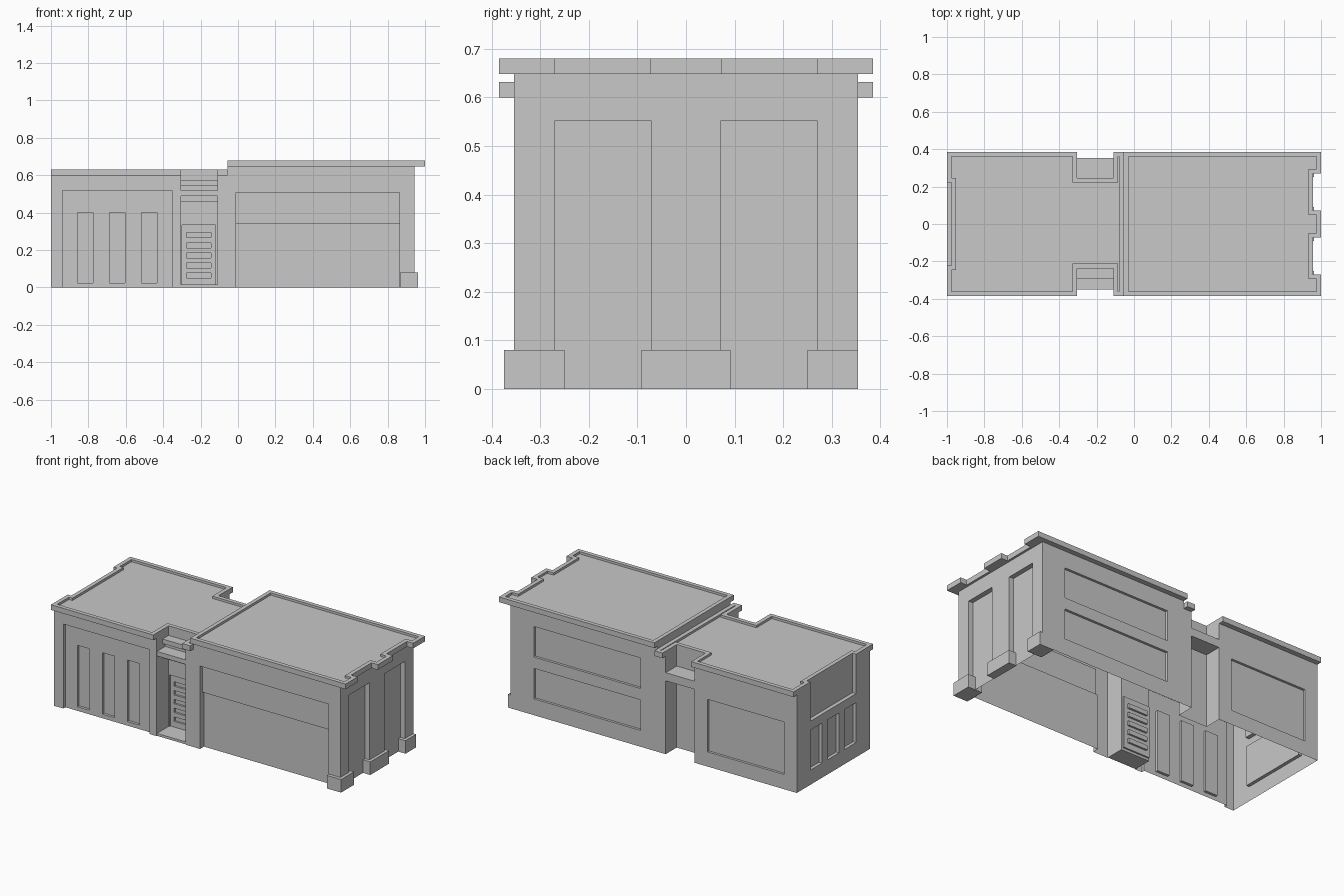
import bpy
import bmesh

cube = bpy.data.objects.get("Cube")
if cube:
    bpy.data.objects.remove(cube, do_unlink=True)

grey = bpy.data.materials.new("plain grey")
grey.use_nodes = True
grey.diffuse_color = (0.58, 0.58, 0.58, 1)
grey.node_tree.nodes["Principled BSDF"].inputs["Base Color"].default_value = (0.58, 0.58, 0.58, 1)

WALL, EAVE, END = 0.354, 0.385, 0.943  # wall and cornice half depths, end wall
A0, A1 = -0.305, -0.11                 # entrance alcove sides
FRONT_IN, BACK_IN = -0.237, 0.247      # alcove back walls
LOW, HIGH = 0.60, 0.648                # wall heights of the two blocks
SPLIT = -0.055                         # where the tall block begins
RIM, SINK = 0.025, 0.014               # roof rim width and depth


def finish(name, bm):
    bmesh.ops.recalc_face_normals(bm, faces=bm.faces)
    mesh = bpy.data.meshes.new(name)
    bm.to_mesh(mesh)
    bm.free()
    mesh.materials.append(grey)
    obj = bpy.data.objects.new(name, mesh)
    bpy.context.collection.objects.link(obj)
    return obj


def prism(name, outline, z0, z1, rim=0.0, sink=0.0):
    """Extrude a plan outline; a rim turns the top into a sunken tray."""
    bm = bmesh.new()
    base = bm.faces.new([bm.verts.new((x, y, z0)) for x, y in outline])
    ext = bmesh.ops.extrude_face_region(bm, geom=[base], use_keep_orig=True)
    bmesh.ops.translate(bm, vec=(0, 0, z1 - z0),
                        verts=[g for g in ext["geom"] if isinstance(g, bmesh.types.BMVert)])
    bmesh.ops.recalc_face_normals(bm, faces=bm.faces)
    if rim:
        top = max(bm.faces, key=lambda f: f.calc_center_median().z)
        bmesh.ops.inset_region(bm, faces=[top], thickness=rim, use_even_offset=True)
        ext = bmesh.ops.extrude_face_region(bm, geom=[top])
        bmesh.ops.translate(bm, vec=(0, 0, -sink),
                            verts=[g for g in ext["geom"] if isinstance(g, bmesh.types.BMVert)])
        if top.is_valid:
            bm.faces.remove(top)
    return finish(name, bm)


def box(name, x0, x1, y0, y1, z0, z1):
    return prism(name, [(x0, y0), (x1, y0), (x1, y1), (x0, y1)], z0, z1)


def open_at(obj, *heights):
    """Remove the level faces at the given heights, leaving a shell."""
    bm = bmesh.new()
    bm.from_mesh(obj.data)
    level = [f for f in bm.faces
             if any(all(abs(v.co.z - h) < 1e-4 for v in f.verts) for h in heights)]
    bmesh.ops.delete(bm, geom=level, context="FACES")
    bm.to_mesh(obj.data)
    bm.free()


def plan(x1, half, x_end):
    """Plan with both alcoves; x_end is the outline of the -x end."""
    return x_end + [(A0, -half), (A0, FRONT_IN), (A1, FRONT_IN), (A1, -half), (x1, -half),
                    (x1, half), (A1, half), (A1, BACK_IN), (A0, BACK_IN), (A0, half)]


# Walls
walls = prism("walls", plan(END, WALL, [(-1, WALL), (-1, -WALL)]), 0, LOW)
open_at(box("upper_walls", SPLIT, END, -WALL, WALL, LOW, HIGH), LOW, HIGH)

# Recesses, each cut by a hidden helper box
cutters = []


def cut(*size):
    cutters.append(box("cutter", *size))


def cut_front(x0, x1, z0, z1, depth, face=-WALL):
    cut(x0, x1, face - 0.05, face + depth, z0, z1)


def cut_back(x0, x1, z0, z1, depth=0.015):
    cut(x0, x1, WALL - depth, WALL + 0.05, z0, z1)


cut_front(-0.938, -0.352, -0.1, 0.518, 0.02)         # display panel
for x in (-0.857, -0.687, -0.517):                   # display windows
    cut_front(x, x + 0.083, 0.025, 0.402, 0.036)
cut_front(-0.01, 0.863, 0.3, 0.508, 0.022)           # garage header
cut_front(-0.01, 0.863, -0.1, 0.34, 0.038)           # garage door
cut_front(-0.30, -0.12, 0.015, 0.333, 0.01, FRONT_IN)    # entrance door
for i in range(5):                                   # door slots
    z = 0.05 + 0.054 * i
    cut_front(-0.275, -0.145, z, z + 0.027, 0.022, FRONT_IN)
for z in (0.10, 0.357):                              # long back windows
    cut_back(0.06, 0.785, z, z + 0.187)
cut_back(-0.913, -0.394, 0.09, 0.412)                # small back window
for y in (-0.27, 0.072):                             # end bays
    cut(END - 0.03, END + 0.05, y, y + 0.198, -0.1, 0.553)
cut(-1.05, -0.976, -0.222, 0.222, 0.39, 0.7)         # sign recess
cut(-1.05, -0.98, -0.22, 0.22, 0.09, 0.335)          # end window band

for c in cutters:
    c.hide_render = True
    mod = walls.modifiers.new("recess", "BOOLEAN")
    mod.operation = "DIFFERENCE"
    mod.solver = "EXACT"
    mod.object = c
bpy.context.view_layer.update()
shaped = bpy.data.meshes.new_from_object(
    walls.evaluated_get(bpy.context.evaluated_depsgraph_get()))
walls.modifiers.clear()
walls.data = shaped
for c in cutters:
    bpy.data.objects.remove(c, do_unlink=True)
open_at(walls, 0, LOW)

# Posts between the end windows
for name, y in (("front_window_post", -0.11), ("back_window_post", 0.055)):
    box(name, -1, -0.98, y, y + 0.055, 0.09, 0.335)

# Roof trays with a raised rim
low_end = [(-1, EAVE), (-1, 0.222), (-0.976, 0.222),
           (-0.976, -0.222), (-1, -0.222), (-1, -EAVE)]
prism("low_roof", plan(SPLIT, EAVE, low_end), LOW, 0.632, RIM, SINK)

teeth = [(1, -EAVE), (1, -0.27), (0.957, -0.27), (0.957, -0.073), (1, -0.073)]
teeth += [(x, -y) for x, y in reversed(teeth)]
prism("high_roof", [(SPLIT, EAVE), (SPLIT, -EAVE)] + teeth, HIGH, 0.68, RIM, SINK)

# Pillar bases on the bay end
box("front_corner_base", 0.865, 0.962, -0.375, -0.25, 0, 0.08)
box("middle_base", 0.91, 0.962, -0.092, 0.092, 0, 0.08)
box("back_corner_base", 0.865, 0.962, 0.25, WALL, 0, 0.08)

# Entrance step, louvred canopy and back beam
box("entrance_step", A0, A1, -0.35, FRONT_IN, 0, 0.015)
box("canopy_back", A0, A1, -0.27, FRONT_IN, 0.46, 0.573)
for i, (y, z) in enumerate([(-0.295, 0.545), (-0.35, 0.49), (-0.30, 0.46)]):
    box(f"canopy_slat_{i + 1}", A0, A1, y, FRONT_IN, z, z + 0.028)
box("back_beam", A0, A1, BACK_IN, WALL, 0.45, 0.50)
